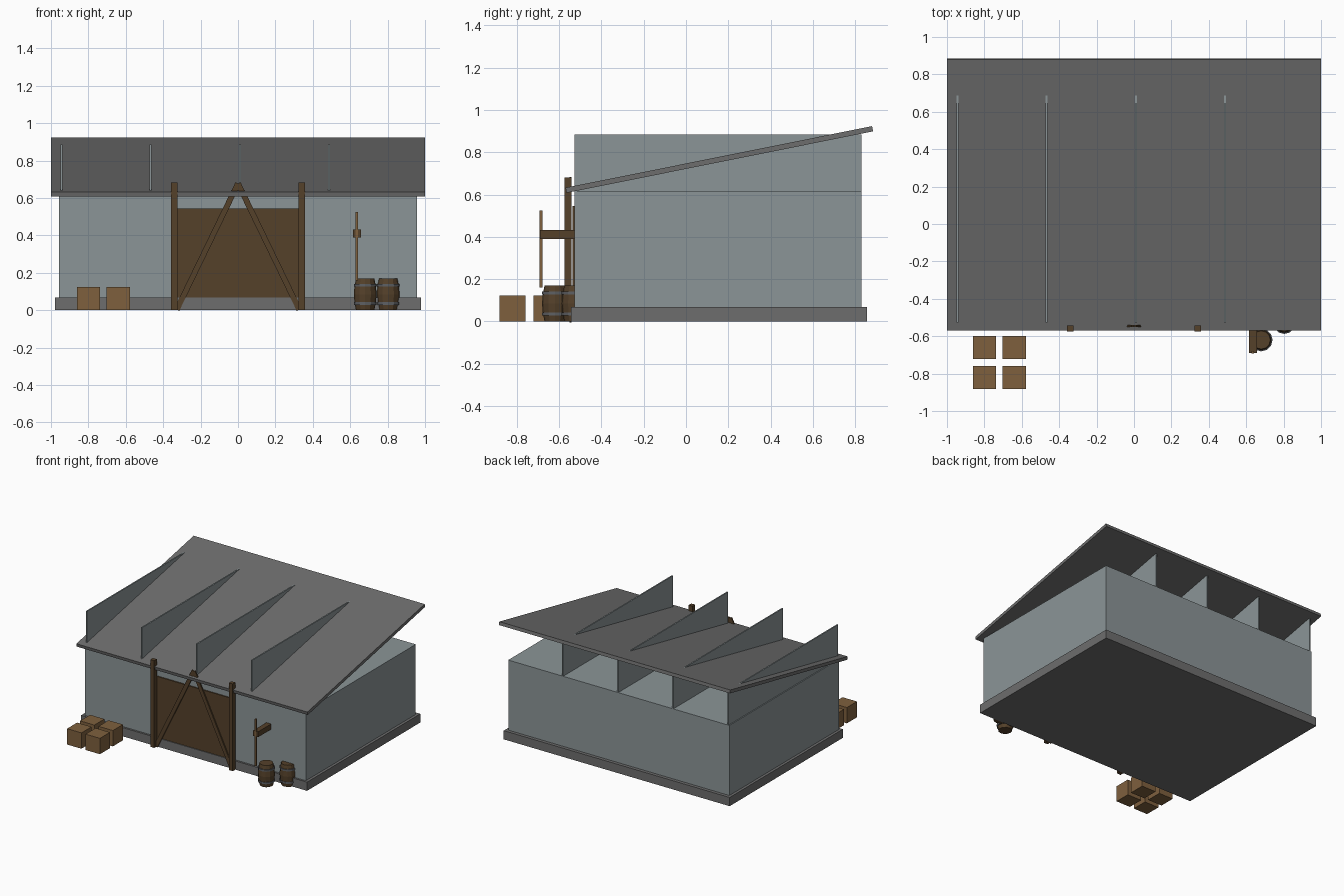
import bpy
import bmesh
import math

if "Cube" in bpy.data.objects:
    bpy.data.objects.remove(bpy.data.objects["Cube"])


def material(name, rgb):
    mat = bpy.data.materials.new(name)
    mat.use_nodes = True
    colour = (*rgb, 1)
    mat.diffuse_color = colour
    mat.node_tree.nodes["Principled BSDF"].inputs["Base Color"].default_value = colour
    return mat


PLASTER = material("pale grey wall", (0.26, 0.30, 0.31))
STONE = material("mid grey", (0.155, 0.155, 0.155))
DARK_WOOD = material("dark wood", (0.089, 0.052, 0.023))
LIGHT_WOOD = material("light wood", (0.21, 0.117, 0.048))
IRON = material("iron grey", (0.11, 0.115, 0.125))


def add_mesh(name, bm, *mats):
    mesh = bpy.data.meshes.new(name)
    bm.normal_update()
    bm.to_mesh(mesh)
    bm.free()
    obj = bpy.data.objects.new(name, mesh)
    bpy.context.collection.objects.link(obj)
    for mat in mats:
        mesh.materials.append(mat)
    return obj


def box(name, x, y, z, mat):
    """Box from (low, high) ranges on each axis, with its origin at its centre."""
    bm = bmesh.new()
    bmesh.ops.create_cube(bm, size=1)
    bmesh.ops.scale(bm, vec=[r[1] - r[0] for r in (x, y, z)], verts=bm.verts)
    obj = add_mesh(name, bm, mat)
    obj.location = [(r[0] + r[1]) / 2 for r in (x, y, z)]
    return obj


def lathe(name, profile, sides, mat, location, capped):
    """Spin (radius, height) points round the z axis."""
    bm = bmesh.new()
    rings = []
    for radius, height in profile:
        ring = []
        for i in range(sides):
            a = math.tau * i / sides
            ring.append(bm.verts.new((radius * math.cos(a), radius * math.sin(a), height)))
        rings.append(ring)
    pairs = list(zip(rings, rings[1:]))
    if not capped:
        pairs.append((rings[-1], rings[0]))
    for low, high in pairs:
        for i in range(sides):
            j = (i + 1) % sides
            bm.faces.new((low[i], low[j], high[j], high[i]))
    if capped:
        bm.faces.new(rings[0][::-1])
        bm.faces.new(rings[-1])
    obj = add_mesh(name, bm, mat)
    obj.location = location
    return obj


# Building: plinth, closed wall block, sloping roof
box("plinth", (-0.978, 0.978), (-0.543, 0.857), (0, 0.068), STONE)
box("walls", (-0.957, 0.957), (-0.528, 0.831), (0.06, 0.616), PLASTER)
roof = box("roof", (-1, 1), (-0.582, 0.897), (0.7535, 0.7785), STONE)
roof.rotation_euler.x = math.radians(11.35)

# Upright partitions standing through the roof
for i in range(4):
    x = -0.944 + 0.477 * i
    box(f"partition_{i + 1}", (x - 0.005, x + 0.005), (-0.527, 0.83), (0.61, 0.885), PLASTER)

# Door with side posts and a pair of leaning braces
box("door", (-0.335, 0.335), (-0.537, -0.52), (0.06, 0.545), DARK_WOOD)
for side, sign in (("left", 1), ("right", -1)):
    x = sign * 0.34
    box(f"{side}_door_post", (x - 0.017, x + 0.017), (-0.575, -0.542), (0, 0.682), DARK_WOOD)
    brace = box(f"{side}_door_brace", (-0.015, 0.015), (-0.551, -0.541), (-0.375, 0.375), DARK_WOOD)
    brace.location.x = sign * 0.164
    brace.location.z = 0.34
    brace.rotation_euler.y = -sign * math.radians(25.9)

# Wall bracket holding a thin pole
box("bracket_arm", (0.615, 0.657), (-0.69, -0.525), (0.39, 0.432), DARK_WOOD)
box("bracket_pole", (0.627, 0.641), (-0.692, -0.678), (0.16, 0.525), LIGHT_WOOD)

# Barrels, the second one set into the wall, each with two hoops
STAVES = [(0.049, 0), (0.057, 0.04), (0.061, 0.085), (0.057, 0.13), (0.049, 0.17)]
for n, (x, y) in enumerate(((0.68, -0.62), (0.803, -0.527)), 1):
    lathe(f"barrel_{n}", STAVES, 12, DARK_WOOD, (x, y, 0), True)
    for level, z in (("lower", 0.036), ("upper", 0.134)):
        hoop = [(0.05, -0.007), (0.061, -0.007), (0.061, 0.007), (0.05, 0.007)]
        lathe(f"barrel_{n}_{level}_hoop", hoop, 12, IRON, (x, y, z), False)

# Four crates in a square
for i, x in enumerate((-0.8, -0.64)):
    for j, y in enumerate((-0.82, -0.66)):
        box(f"crate_{2 * i + j + 1}", (x - 0.062, x + 0.062), (y - 0.062, y + 0.062),
            (0, 0.124), LIGHT_WOOD)
